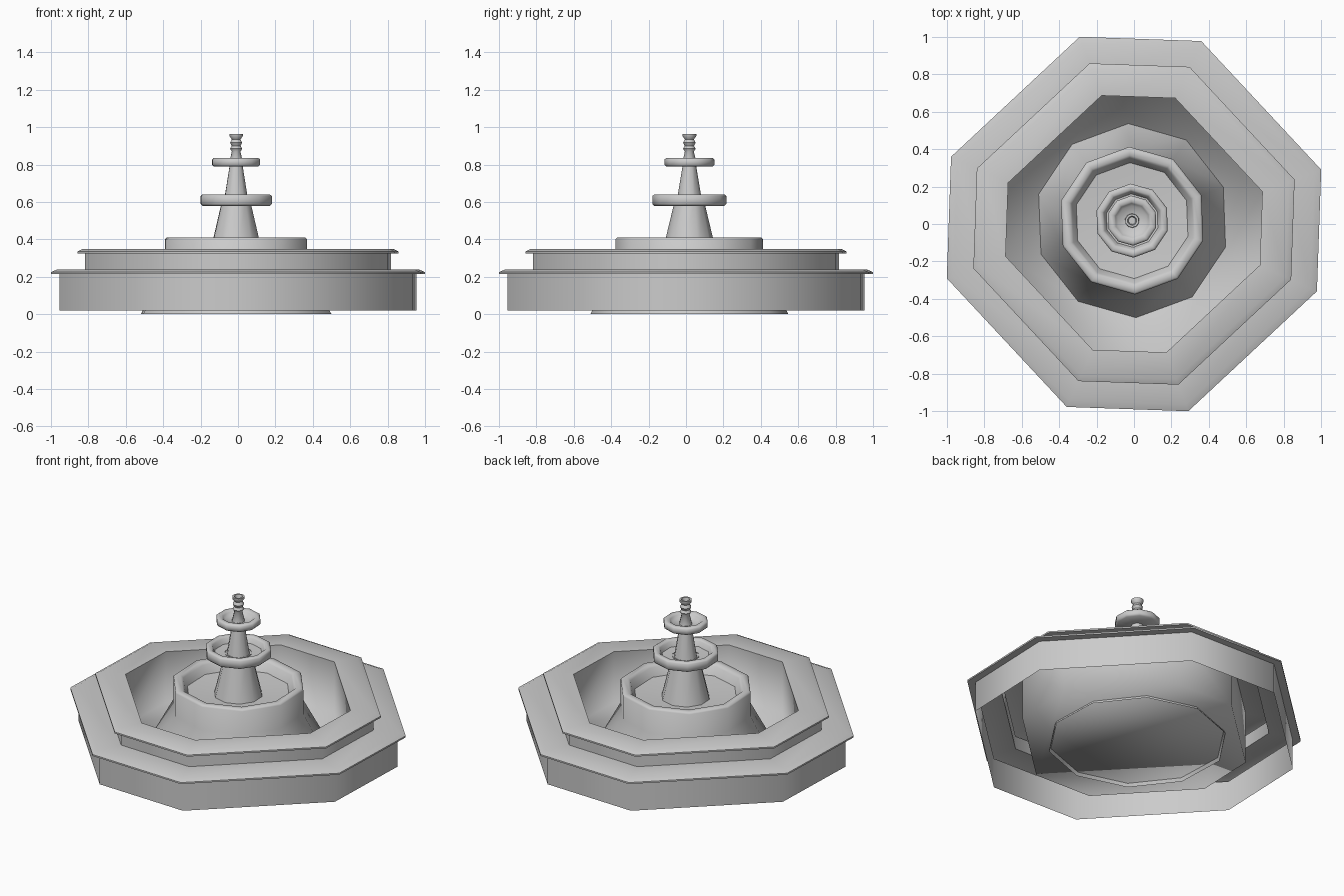
import bpy, bmesh, math
from mathutils import Matrix, Vector

cube = bpy.data.objects.get("Cube")
if cube:
    bpy.data.objects.remove(cube, do_unlink=True)

stone = bpy.data.materials.new("grey stone")
stone.use_nodes = True
stone.diffuse_color = (0.6, 0.6, 0.6, 1)
stone.node_tree.nodes["Principled BSDF"].inputs["Base Color"].default_value = (0.6, 0.6, 0.6, 1)


def octagon(size, z):
    """Ring with four short straight sides and four longer diagonal sides."""
    turn = Matrix.Rotation(math.radians(-2), 3, "Z")
    half = (size - 0.06) * math.sqrt(2) - size
    ring = []
    for k in range(4):
        quarter = turn @ Matrix.Rotation(k * math.pi / 2, 3, "Z")
        ring += [quarter @ Vector((size, s * half, z)) for s in (-1, 1)]
    return ring


def decagon(radius, z):
    """Ten-sided ring around the slightly offset central axis."""
    angles = [math.radians(20.2 + 36 * k) for k in range(10)]
    return [Vector((-0.01 + radius * math.cos(a), 0.018 + radius * math.sin(a), z)) for a in angles]


def loft(name, ring_maker, profile, cap_end=False, smooth_angle=50):
    """Skin a profile of (size, height) pairs through its rings."""
    bm = bmesh.new()
    rings = [[bm.verts.new(p) for p in ring_maker(*pair)] for pair in profile]
    for low, high in zip(rings, rings[1:]):
        n = len(low)
        for i in range(n):
            j = (i + 1) % n
            bm.faces.new((low[i], low[j], high[j], high[i]))
    if cap_end:
        bm.faces.new(rings[-1])
    mesh = bpy.data.meshes.new(name)
    bm.to_mesh(mesh)
    bm.free()
    mesh.materials.append(stone)
    obj = bpy.data.objects.new(name, mesh)
    bpy.context.collection.objects.link(obj)
    bpy.ops.object.select_all(action="DESELECT")
    obj.select_set(True)
    bpy.context.view_layer.objects.active = obj
    bpy.ops.object.shade_smooth_by_angle(angle=math.radians(smooth_angle))
    return obj


# Stepped outer basin, hollow underneath
loft("outer_wall", octagon, [(0.945, 0.02), (0.945, 0.215)])
loft("lower_ledge", octagon, [(0.945, 0.215), (0.99, 0.215), (0.99, 0.225), (0.955, 0.24), (0.81, 0.24)])
loft("upper_wall", octagon, [(0.81, 0.24), (0.81, 0.325)])
loft("upper_ledge", octagon, [(0.81, 0.325), (0.85, 0.325), (0.85, 0.335), (0.82, 0.35), (0.68, 0.35)])

# Softly shaded pool with a flat floor
loft("pool", octagon, [(0.68, 0.35), (0.68, 0.02)], cap_end=True, smooth_angle=120)

# Flared pedestal carrying the large bowl
loft("pedestal", decagon, [(0.53, 0), (0.395, 0.25), (0.395, 0.4), (0.385, 0.41),
                           (0.35, 0.41), (0.335, 0.395), (0.31, 0.345), (0.13, 0.33)], cap_end=True)

# Tapered columns
loft("lower_column", decagon, [(0.145, 0.33), (0.08, 0.6)])
loft("upper_column", decagon, [(0.07, 0.59), (0.035, 0.8)])


def dish(name, radius, bottom, top, stem):
    """Shallow bowl with a rounded rim."""
    loft(name, decagon, [(stem, bottom), (radius - 0.01, bottom), (radius, bottom + 0.01),
                         (radius, top - 0.008), (radius - 0.01, top), (radius - 0.032, top),
                         (radius - 0.042, top - 0.01), (radius - 0.055, bottom + 0.02),
                         (stem * 0.5, bottom + 0.015)], cap_end=True)


dish("middle_dish", 0.198, 0.58, 0.64, 0.08)
dish("top_dish", 0.134, 0.79, 0.835, 0.035)

# Ringed spout at the top
loft("spout", decagon, [(0.04, 0.8), (0.024, 0.87), (0.034, 0.885), (0.025, 0.9), (0.034, 0.917),
                        (0.024, 0.935), (0.037, 0.952), (0.037, 0.965), (0.025, 0.965), (0.02, 0.945)],
     cap_end=True)
